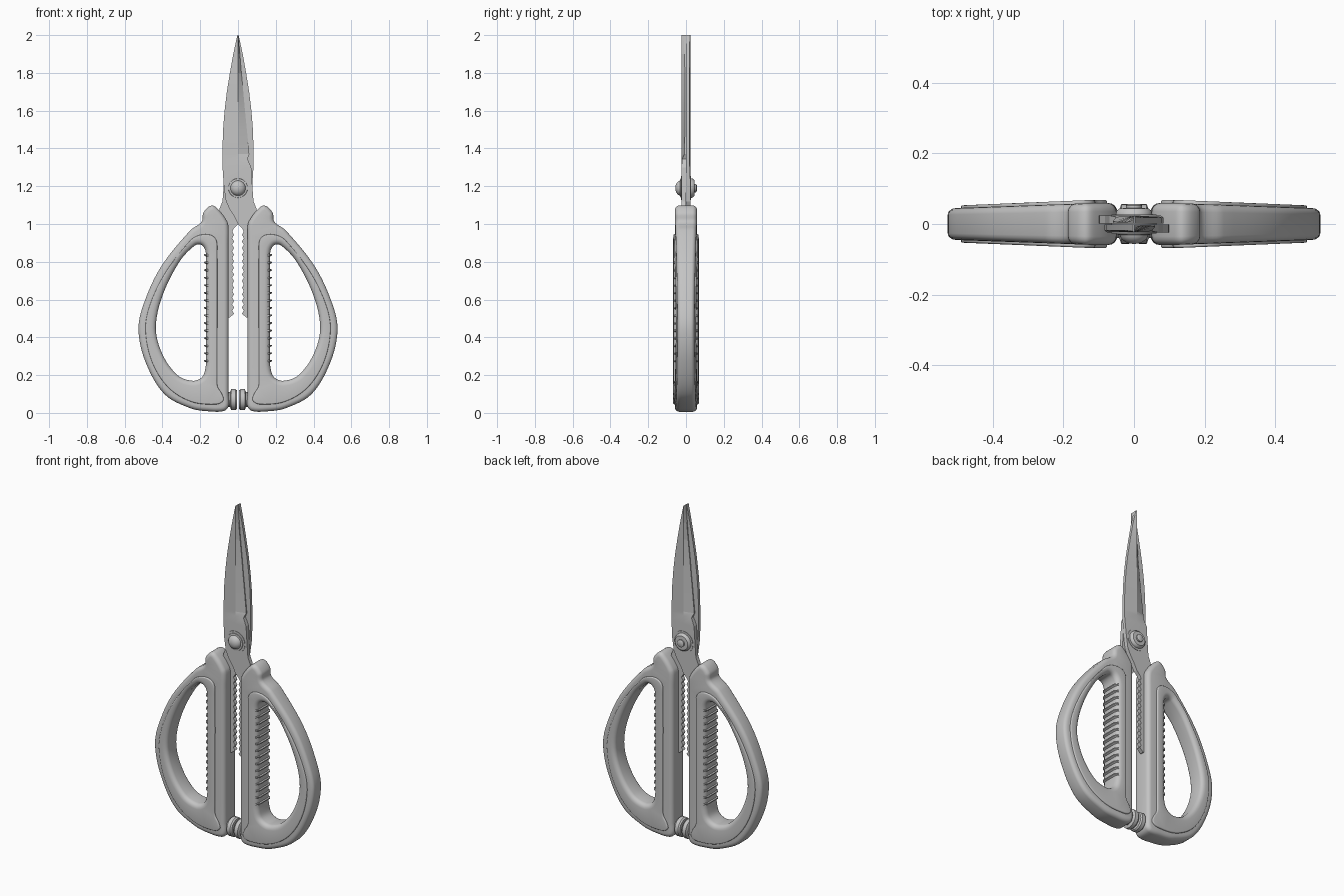
import bpy, bmesh, math
from mathutils import Vector

if "Cube" in bpy.data.objects:
    bpy.data.objects.remove(bpy.data.objects["Cube"])

steel = bpy.data.materials.new("plain_grey")
steel.diffuse_color = (0.55, 0.55, 0.55, 1)
steel.use_nodes = True
steel.node_tree.nodes["Principled BSDF"].inputs["Base Color"].default_value = steel.diffuse_color


def finish(bm, name, angle=35):
    bmesh.ops.recalc_face_normals(bm, faces=bm.faces[:])
    me = bpy.data.meshes.new(name)
    bm.to_mesh(me)
    bm.free()
    me.materials.append(steel)
    ob = bpy.data.objects.new(name, me)
    bpy.context.collection.objects.link(ob)
    bpy.ops.object.select_all(action='DESELECT')
    ob.select_set(True)
    bpy.context.view_layer.objects.active = ob
    bpy.ops.object.shade_smooth_by_angle(angle=math.radians(angle))
    return ob


def smooth_loop(points, steps=6):
    """Closed smooth curve through the points."""
    p = [Vector(q) for q in points]
    n = len(p)
    tan = [(p[(i + 1) % n] - p[i - 1]).normalized() for i in range(n)]
    out = []
    for i in range(n):
        a, b = p[i], p[(i + 1) % n]
        ta, tb = tan[i] * (b - a).length, tan[(i + 1) % n] * (b - a).length
        for k in range(steps):
            t = k / steps
            out.append(a * (2*t**3 - 3*t**2 + 1) + ta * (t**3 - 2*t**2 + t)
                       + b * (3*t**2 - 2*t**3) + tb * (t**3 - t**2))
    return out


def inset(loop, d):
    """Move a counter-clockwise loop inward by d."""
    n = len(loop)
    res = []
    for i in range(n):
        t = (loop[(i + 1) % n] - loop[i - 1]).normalized()
        res.append(loop[i] + Vector((-t.y, t.x)) * d)
    return res


def taper(x):
    return 1 - 0.25 * max(0, (x - 0.12) / 0.41)


def slab(name, outer, hole, half, bevel_out, bevel_hole, side):
    """Plate with a hole, rounded on both rims, thinner toward the outside."""
    bm = bmesh.new()
    caps = {-1: [], 1: []}
    for loop, bevel, sign in ((outer, bevel_out, 1), (hole, bevel_hole, -1)):
        rings = []
        for s in (-1, 1):
            angles = range(5) if s > 0 else range(4, -1, -1)
            for k in angles:
                a = k / 4 * math.pi / 2
                y = s * (half - bevel + bevel * math.sin(a))
                pts = inset(loop, sign * bevel * (1 - math.cos(a)))
                rings.append([bm.verts.new((side * q.x, y * taper(q.x), q.y)) for q in pts])
        n = len(loop)
        for r0, r1 in zip(rings, rings[1:]):
            for i in range(n):
                j = (i + 1) % n
                bm.faces.new((r0[i], r0[j], r1[j], r1[i]))
        for s, ring in ((-1, rings[0]), (1, rings[-1])):
            caps[s] += [bm.edges.get((ring[i], ring[(i + 1) % n])) for i in range(n)]
    for s in (-1, 1):
        bmesh.ops.triangle_fill(bm, use_beauty=True, edges=caps[s], normal=(0, s, 0))
    return finish(bm, name)


def lathe(name, profile, centre, axis, seg=32):
    """Revolve (radius, offset) pairs around the x or y axis."""
    bm = bmesh.new()
    rings = []
    for r, h in profile:
        ring = []
        for i in range(seg):
            a = 2 * math.pi * i / seg
            c, s = r * math.cos(a), r * math.sin(a)
            co = Vector((h, c, s)) if axis == 'X' else Vector((c, h, s))
            ring.append(bm.verts.new(co + Vector(centre)))
        rings.append(ring)
    for a, b in zip(rings, rings[1:]):
        for i in range(seg):
            j = (i + 1) % seg
            bm.faces.new((a[i], a[j], b[j], b[i]))
    bm.faces.new(rings[0])
    bm.faces.new(rings[-1])
    return finish(bm, name)


OUTER = smooth_loop([(.05, .1), (.05, .035), (.075, .01), (.15, .008), (.25, .024),
                     (.39, .1), (.49, .27), (.527, .44), (.5, .575), (.41, .77),
                     (.254, .965), (.192, 1.012), (.183, 1.06), (.14, 1.098),
                     (.103, 1.076), (.058, 1.015), (.05, .98), (.05, .9)])
PANEL = smooth_loop([(.11, .85), (.11, .2), (.108, .14), (.085, .1), (.078, .065),
                     (.12, .045), (.25, .06), (.37, .135), (.455, .27), (.49, .44),
                     (.465, .575), (.38, .75), (.25, .915), (.2, .942), (.145, .942),
                     (.115, .915)])
HOLE = smooth_loop([(.17, .8), (.17, .3), (.172, .24), (.19, .19), (.24, .17),
                    (.32, .2), (.4, .31), (.435, .45), (.4, .62), (.31, .8),
                    (.23, .885), (.195, .89), (.173, .86)])
WIDE_HOLE = inset(HOLE, -.006)

for side, label in ((1, "right"), (-1, "left")):
    # handle ring and the raised panels on its two faces
    slab(label + "_handle", OUTER, WIDE_HOLE, .059, .024, .01, side)
    slab(label + "_handle_panel", PANEL, HOLE, .068, .006, .028, side)

    # finger grip ridges: small wedges with sloping undersides
    bm = bmesh.new()
    for k in range(15):
        z = .27 + k * .04
        prof = [(.15, z - .012), (.18, z + .004), (.18, z + .01), (.15, z + .012)]
        ends = [[bm.verts.new((side * (x if abs(y) < .05 else x - .012), y, zz))
                 for x, zz in prof] for y in (-.061, -.045, .045, .061)]
        for a, b in zip(ends, ends[1:]):
            for i in range(4):
                j = (i + 1) % 4
                bm.faces.new((a[i], a[j], b[j], b[i]))
        bm.faces.new(ends[0])
        bm.faces.new(ends[-1])
    finish(bm, label + "_grip_ridges", 20)

    # stop button at the bottom of the handle
    lathe(label + "_stop_button",
          [(.04, side * .06), (.04, side * .042), (.056, side * .036),
           (.056, side * .014), (.05, side * .006)], (0, 0, .07), 'X')

# blade stations: height, left x, ridge x, right x, outer y at left and right edge
stations = [(.505, .045, .07, .095, -.024, -.024), (.525, .02, .06, .095, -.024, -.024)]
for k in range(13):
    z = .54 + k * .035
    stations += [(z, .031, .06, .095, -.024, -.024), (z + .018, .021, .06, .095, -.024, -.024)]
stations += [
    (1.0, .0, .05, .1, -.024, -.024), (1.04, -.02, .03, .1, -.024, -.024),
    (1.08, -.045, .0, .098, -.024, -.024), (1.12, -.064, .0, .082, -.024, -.024),
    (1.2, -.075, .0, .076, -.024, -.024), (1.3, -.082, .0, .07, -.02, -.024),
    (1.345, -.083, .0, .05, -.018, -.02), (1.37, -.083, .0, .06, -.018, -.008),
    (1.5, -.079, .0, .047, -.018, -.006), (1.6, -.071, .0, .037, -.018, -.006),
    (1.7, -.059, .0, .028, -.018, -.006), (1.8, -.043, .0, .018, -.018, -.006),
    (1.9, -.025, .0, .01, -.018, -.008), (1.97, -.01, .0, .004, -.02, -.012),
    (2.0, -.003, .0, .002, -.02, -.016)]

# two crossed blades with serrated tangs, one a half turn of the other
for s, name in ((1, "front_blade"), (-1, "back_blade")):
    bm = bmesh.new()
    rings = []
    for z, xl, xm, xr, yl, yr in stations:
        rings.append([bm.verts.new((s * x, s * y, z)) for x, y in
                      ((xl, yl), (xm, -.024), (xr, yr), (xr, -.001), (xl, -.001))])
    for a, b in zip(rings, rings[1:]):
        for i in range(5):
            j = (i + 1) % 5
            bm.faces.new((a[i], a[j], b[j], b[i]))
    bm.faces.new(rings[0])
    bm.faces.new(rings[-1])
    finish(bm, name, 12)

# pivot: domed head in front, washer and stud end behind
lathe("pivot_screw",
      [(.004, -.056), (.018, -.054), (.03, -.047), (.038, -.038), (.04, -.031),
       (.05, -.03), (.052, -.024), (.052, .026), (.05, .036), (.042, .044),
       (.022, .045), (.022, .053), (.016, .057)], (0, 0, 1.19), 'Y')
lathe("pivot_boss", [(.064, -.0265), (.064, .0265)], (0, 0, 1.19), 'Y')
